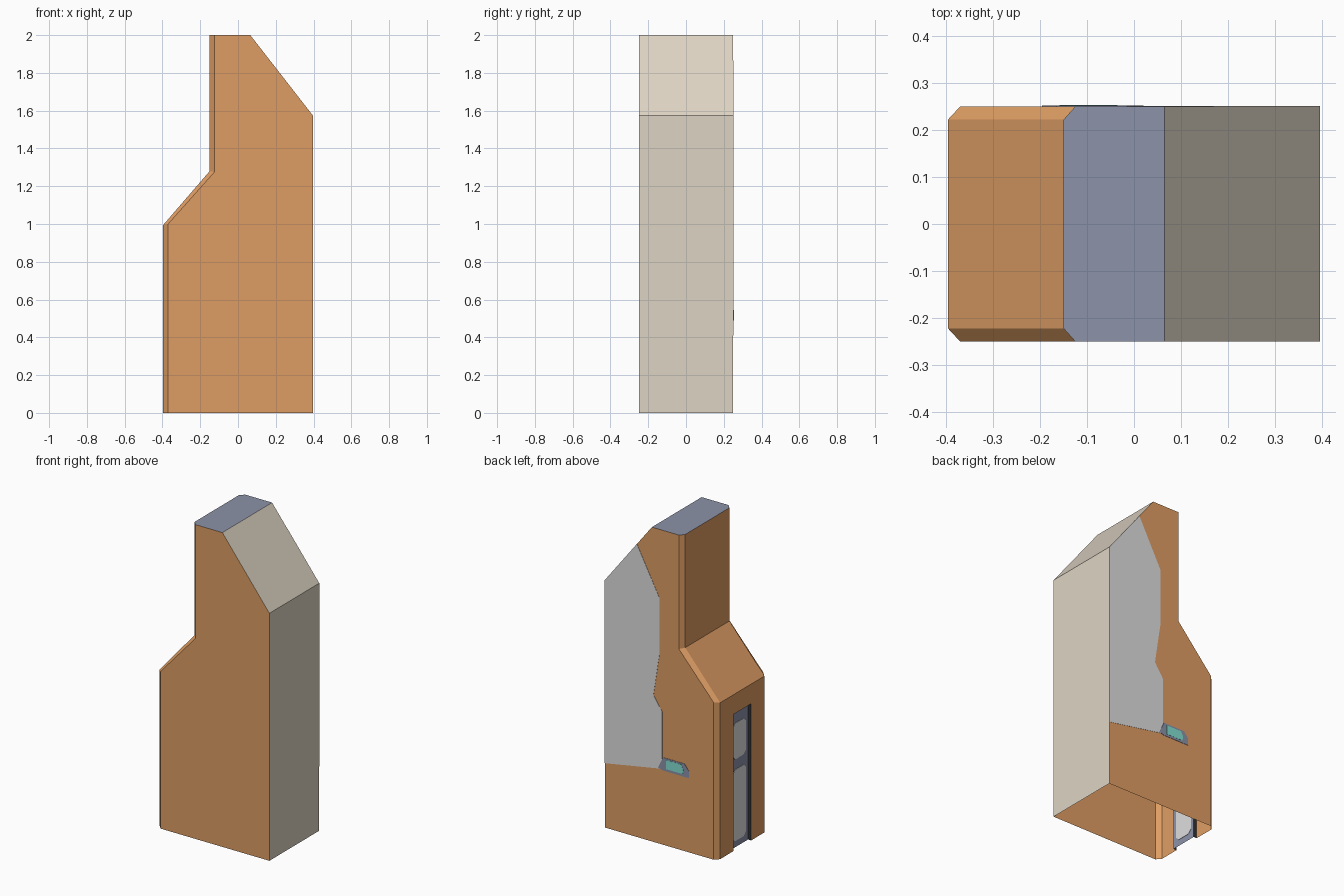
import bpy
import bmesh

if "Cube" in bpy.data.objects:
    bpy.data.objects.remove(bpy.data.objects["Cube"])


def material(name, r, g, b):
    color = [(c / 255) ** 2.2 for c in (r, g, b)] + [1]
    mat = bpy.data.materials.new(name)
    mat.use_nodes = True
    mat.diffuse_color = color
    mat.node_tree.nodes["Principled BSDF"].inputs["Base Color"].default_value = color
    return mat


ORANGE = material("orange", 222, 156, 100)
BEIGE = material("beige", 221, 211, 194)
SLATE = material("slate blue", 139, 145, 167)
GREY = material("light grey", 221, 221, 221)
TEAL = material("teal", 130, 222, 208)
CHARCOAL = material("charcoal", 52, 52, 58)


def build(name, faces, mats):
    """Make an object from (points, material index) faces, welding shared corners."""
    bm = bmesh.new()
    for points, index in faces:
        bm.faces.new([bm.verts.new(p) for p in points]).material_index = index
    bmesh.ops.remove_doubles(bm, verts=bm.verts, dist=0.0005)
    bmesh.ops.recalc_face_normals(bm, faces=bm.faces)
    mesh = bpy.data.meshes.new(name)
    bm.to_mesh(mesh)
    bm.free()
    for mat in mats:
        mesh.materials.append(mat)
    obj = bpy.data.objects.new(name, mesh)
    bpy.context.collection.objects.link(obj)
    return obj


def plate(name, outline, mat, half):
    """Thin prism straddling a wall, so that it shows on both sides."""
    front = [place(a, z, half) for a, z in outline]
    back = [place(a, z, -half) for a, z in outline]
    n = len(outline)
    faces = [(front, 0), (back[::-1], 0)]
    faces += [((front[i], back[i], back[(i + 1) % n], front[(i + 1) % n]), 0) for i in range(n)]
    build(name, faces, [mat])


W, Y, C = 0.396, 0.25, 0.222             # half width, half depth, chamfer start
SLOT, SLOT_TOP, DEPTH = 0.09, 0.87, 0.022

# Cabinet shell: plain side, open underneath
wall = [(W, 0), (W, 1.575), (0.065, 2)]                      # beige edge
inner = [(-0.125, 2), (-0.125, 1.275), (-0.37, 1), (-0.37, 0)]
outer = [(-0.15, 2), (-0.15, 1.28), (-W, 0.995), (-W, 0)]
shell = []
for s in (-1, 1):
    shell.append(([(x, s * Y, z) for x, z in wall + inner], 0))
    for i in range(3):                                       # chamfered edges
        (a, b), (c, d) = inner[i:i + 2], outer[i:i + 2]
        shell.append((((a[0], s * Y, a[1]), (b[0], s * Y, b[1]),
                       (d[0], s * C, d[1]), (c[0], s * C, c[1])), 0))


def strip(a, b, y):
    return [(a[0], -y, a[1]), (b[0], -y, b[1]), (b[0], y, b[1]), (a[0], y, a[1])]


shell += [(strip(wall[i], wall[i + 1], Y), 1) for i in range(2)]
shell += [(strip(outer[i], outer[i + 1], C), 0) for i in range(2)]
shell.append(([(0.065, -Y, 2), (0.065, Y, 2), (-0.125, Y, 2), (-0.15, C, 2),
               (-0.15, -C, 2), (-0.125, -Y, 2)], 2))
# Lower end wall with the doorway cut out
doorway = [(-SLOT, 0), (-SLOT, SLOT_TOP), (SLOT, SLOT_TOP), (SLOT, 0)]
shell.append(([(-W, y, z) for y, z in
               [(-C, 0), (-C, 0.995), (C, 0.995), (C, 0)] + doorway[::-1]], 0))
build("cabinet_shell", shell, [ORANGE, BEIGE, SLATE])

# Recessed door with dark jambs
door_x = -W + DEPTH
door = [([(door_x, y, z) for y, z in doorway], 0)]
for (ya, za), (yb, zb) in zip(doorway, doorway[1:]):
    door.append((((-W, ya, za), (-W, yb, zb), (door_x, yb, zb), (door_x, ya, za)), 1))
build("recessed_door", door, [SLATE, CHARCOAL])


# Door windows with clipped corners
def place(a, z, offset):
    return (door_x + offset, a, z)


def clipped(w, z0, z1, c):
    half = [(w, z0 + c), (w, z1 - c), (w - c, z1)]
    return [(w - c, z0)] + half + [(-w + c, z1), (-w, z1 - c), (-w, z0 + c), (-w + c, z0)]


plate("upper_door_window", clipped(0.068, 0.56, 0.79, 0.025), GREY, 0.002)
plate("lower_door_window", clipped(0.068, 0.04, 0.495, 0.025), GREY, 0.002)


# Painted back wall: grey area and small display
def place(a, z, offset):
    return (a, Y + offset, z)


plate("grey_back_area", [(W, 0.41), (W, 1.575), (0.17, 1.865), (0.012, 1.565), (0.012, 1.2),
                         (0.053, 0.935), (-0.008, 0.845), (-0.008, 0.482)], GREY, 0.0015)
plate("display_frame", [(0.02, 0.483), (-0.015, 0.473), (-0.196, 0.473), (-0.196, 0.518),
                        (-0.165, 0.556), (-0.015, 0.556)], SLATE, 0.002)
plate("display_screen", [(-0.035, 0.488), (-0.153, 0.488), (-0.158, 0.515), (-0.143, 0.546),
                         (-0.035, 0.546)], TEAL, 0.003)
